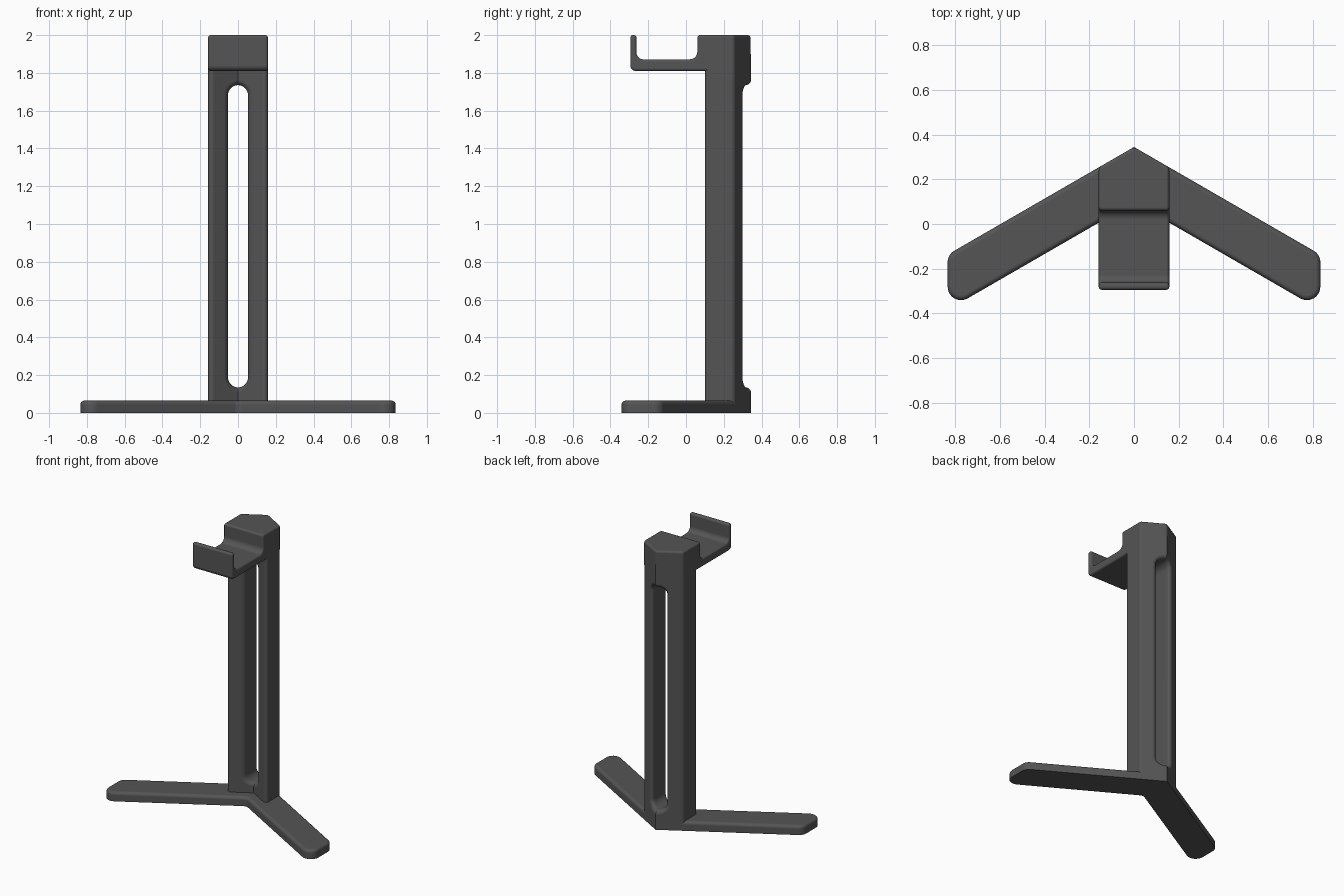
import bpy, bmesh
from math import sin, cos, tan, pi, radians
from mathutils import Vector

old = bpy.data.objects.get("Cube")
if old:
    bpy.data.objects.remove(old, do_unlink=True)

HALF = 0.158            # half width of column and tray
APEX = 0.345            # rear ridge
SLOPE = tan(radians(30))

dark = bpy.data.materials.new("dark grey")
dark.use_nodes = True
dark.diffuse_color = (0.09, 0.09, 0.09, 1)
dark.node_tree.nodes["Principled BSDF"].inputs["Base Color"].default_value = (0.09, 0.09, 0.09, 1)


def rounded(corners, steps=8):
    """Polygon from (x, y, radius) corners."""
    out = []
    n = len(corners)
    for i, (x, y, r) in enumerate(corners):
        p = Vector((x, y))
        if r == 0:
            out.append(p)
            continue
        u = (Vector(corners[i - 1][:2]) - p).normalized()
        v = (Vector(corners[(i + 1) % n][:2]) - p).normalized()
        half = u.angle(v) / 2
        c = p + (u + v).normalized() * r / sin(half)
        a = p + u * r / tan(half) - c
        b = p + v * r / tan(half) - c
        out += [c + a.slerp(b, k / steps) * r / a.slerp(b, k / steps).length
                for k in range(steps + 1)]
    return out


def prism(points, place, lo, hi):
    """Extrude a 2D outline between two levels; place maps (a, b, level) to 3D."""
    bm = bmesh.new()
    ends = [[bm.verts.new(place(p[0], p[1], t)) for p in points] for t in (lo, hi)]
    for ring in ends:
        bm.faces.new(ring)
    n = len(points)
    for i in range(n):
        j = (i + 1) % n
        bm.faces.new((ends[0][i], ends[0][j], ends[1][j], ends[1][i]))
    bmesh.ops.recalc_face_normals(bm, faces=bm.faces)
    return bm


def bevel(bm, edges, size, kind='OFFSET', segments=5):
    bmesh.ops.bevel(bm, geom=edges, offset=size, offset_type=kind, segments=segments,
                    profile=0.5, affect='EDGES', clamp_overlap=False)


def make(name, bm):
    me = bpy.data.meshes.new(name)
    bm.to_mesh(me)
    bm.free()
    me.materials.append(dark)
    ob = bpy.data.objects.new(name, me)
    bpy.context.collection.objects.link(ob)
    return ob


def mirrored(right):
    """Complete a symmetric outline whose first and last corners lie on x = 0."""
    return right + [(-x, y, r) for x, y, r in right[-2:0:-1]]


def flat(a, b, t):
    return (a, b, t)


# V-shaped foot
end, inner = 0.835, 0.097
foot = prism(rounded(mirrored([(0, APEX, 0.02), (end, APEX - end * SLOPE, 0.06),
                               (end, inner - end * SLOPE, 0.06), (0, inner, 0.04)])),
             flat, 0, 0.065)
bevel(foot, [e for e in foot.edges if all(v.co.z > 0.06 for v in e.verts)], 0.022)
parts = [make("foot", foot)]

# Chevron column with a long slot
column = make("column", prism(rounded(mirrored([
    (0, APEX, 0), (HALF, APEX - HALF * SLOPE, 0.026),
    (HALF, 0.086, 0.02), (0, 0.086 + HALF * SLOPE, 0)])), flat, 0, 1.9))

slot_r, low, high, n = 0.053, 0.188, 1.682, 15
stadium = [(slot_r * cos(pi * k / n), high + slot_r * sin(pi * k / n)) for k in range(n + 1)]
stadium += [(-slot_r * cos(pi * k / n), low - slot_r * sin(pi * k / n)) for k in range(n + 1)]
cutter = make("slot_cutter", prism(stadium, lambda a, b, t: (a, t, b), -0.2, 0.6))
cutter.hide_render = True

cut = column.modifiers.new("slot", 'BOOLEAN')
cut.operation = 'DIFFERENCE'
cut.solver = 'EXACT'
cut.object = cutter
bm = bmesh.new()
bm.from_object(column, bpy.context.evaluated_depsgraph_get())
column.modifiers.clear()
bpy.data.objects.remove(cutter, do_unlink=True)


def is_wall(f):
    c = f.calc_center_median()
    return abs(f.normal.y) < 0.01 and abs(c.x) < 0.06 and 0.1 < c.z < 1.8


# Soften the slot rims
walls = {f for f in bm.faces if is_wall(f)}
bevel(bm, [e for e in bm.edges if sum(f in walls for f in e.link_faces) == 1], 0.04, 'WIDTH')
bm.to_mesh(column.data)
bm.free()
parts.append(column)

# Head and hanging tray, pointed at the rear
side = rounded([(-0.295, 1.81, 0.03), (0.37, 1.81, 0), (0.37, 2, 0), (0.06, 2, 0),
                (0.06, 1.872, 0.04), (-0.262, 1.872, 0.035), (-0.262, 2, 0), (-0.295, 2, 0)])
head = prism(side, lambda a, b, t: (t, a, b), -HALF, HALF)
for s in (-1, 1):
    bmesh.ops.bisect_plane(head, geom=head.verts[:] + head.edges[:] + head.faces[:],
                           plane_co=(0, APEX, 0), plane_no=(s * 0.5, cos(pi / 6), 0),
                           clear_outer=True)
    bmesh.ops.holes_fill(head, edges=[e for e in head.edges if e.is_boundary], sides=0)
bmesh.ops.recalc_face_normals(head, faces=head.faces)
bevel(head, [e for e in head.edges if e.is_manifold and e.calc_face_angle() > 0.6], 0.014)
parts.append(make("head_and_tray", head))

# Smooth shading with clean flat faces
bpy.ops.object.select_all(action='DESELECT')
for ob in parts:
    ob.select_set(True)
bpy.context.view_layer.objects.active = parts[0]
bpy.ops.object.shade_smooth_by_angle(angle=radians(35))
for ob in parts:
    ob.modifiers.new("even_normals", 'WEIGHTED_NORMAL').keep_sharp = True
